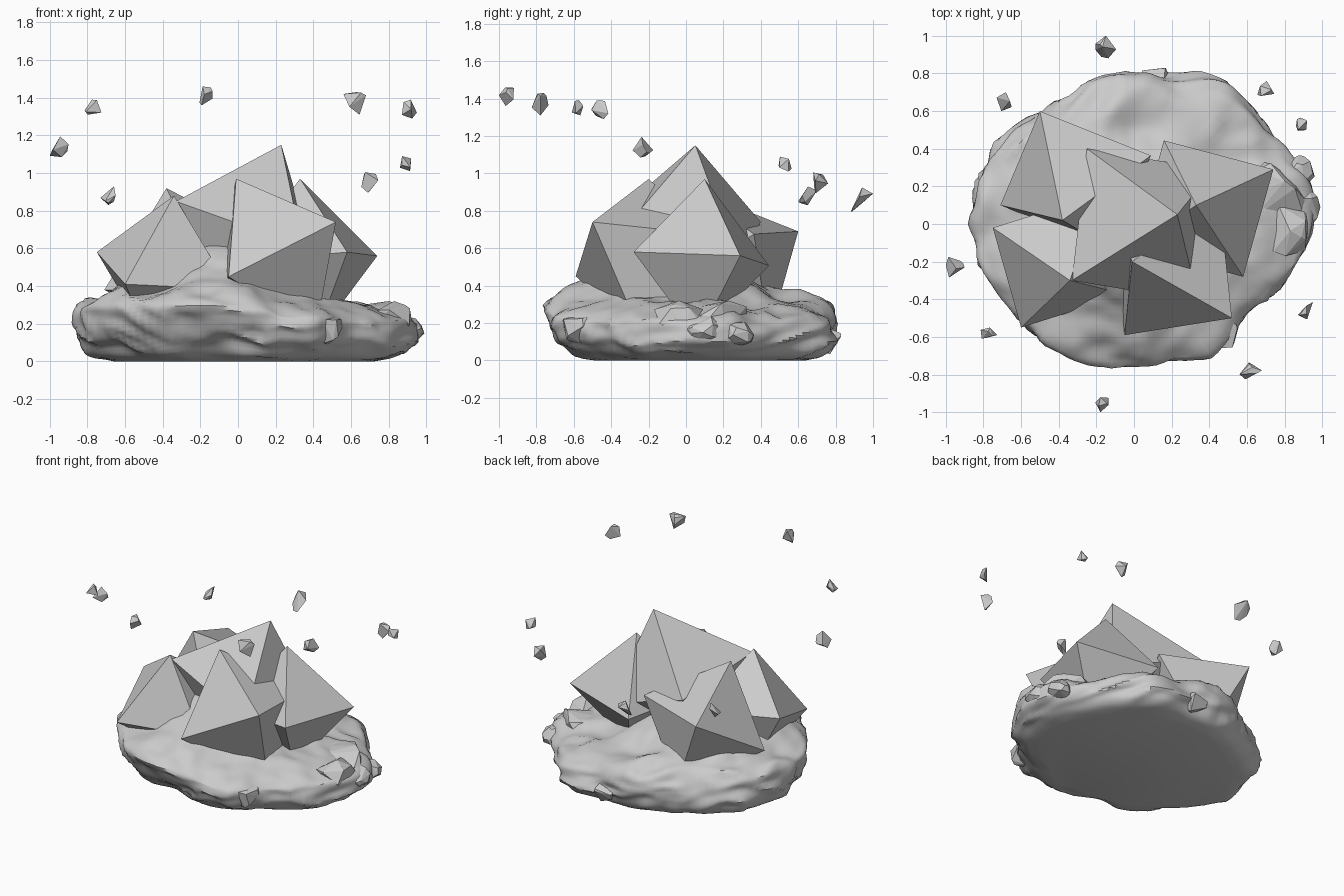
import bpy, bmesh, math, random
from mathutils import Vector, noise

if "Cube" in bpy.data.objects:
    bpy.data.objects.remove(bpy.data.objects["Cube"], do_unlink=True)

# One stone grey for everything
stone = bpy.data.materials.new("stone_grey")
stone.use_nodes = True
grey = (0.6, 0.6, 0.6, 1)
stone.diffuse_color = grey
stone.node_tree.nodes["Principled BSDF"].inputs["Base Color"].default_value = grey


def finish(name, bm):
    bmesh.ops.recalc_face_normals(bm, faces=bm.faces[:])
    mesh = bpy.data.meshes.new(name)
    bm.to_mesh(mesh)
    bm.free()
    mesh.materials.append(stone)
    obj = bpy.data.objects.new(name, mesh)
    bpy.context.collection.objects.link(obj)
    return obj


def hull(name, points):
    bm = bmesh.new()
    for p in points:
        bm.verts.new(p)
    res = bmesh.ops.convex_hull(bm, input=bm.verts[:])
    loose = {g for g in res["geom_interior"] if isinstance(g, bmesh.types.BMVert)}
    bmesh.ops.delete(bm, geom=list(loose), context="VERTS")
    return finish(name, bm)


def octahedron(name, a, b, c):
    """Regular octahedron from the corners of one upper face."""
    a, b, c = Vector(a), Vector(b), Vector(c)
    mid = (a + b + c) / 3
    normal = (b - a).cross(c - a).normalized()
    if normal.z < 0:
        normal = -normal
    edge = ((a - b).length + (b - c).length + (c - a).length) / 3
    centre = mid - normal * edge / math.sqrt(6)
    return hull(name, [a, b, c] + [2 * centre - p for p in (a, b, c)])


def chip(name, centre, size, count, seed):
    """Angular stone: hull of random directions, fitted to a box."""
    rng = random.Random(seed)
    pts = [Vector([rng.gauss(0, 1) for _ in range(3)]).normalized() for _ in range(count)]
    lo = [min(p[i] for p in pts) for i in range(3)]
    hi = [max(p[i] for p in pts) for i in range(3)]
    return hull(name, [[centre[i] + size[i] * ((p[i] - lo[i]) / (hi[i] - lo[i]) - 0.5)
                        for i in range(3)] for p in pts])


def lerp(table, t):
    i = min(int(t), len(table) - 2)
    return table[i] + (table[i + 1] - table[i]) * (t - i)


# Large crystals
octahedron("crystal_front_left", (-.01, -.20, .97), (.52, -.50, .74), (-.05, -.59, .45))
octahedron("crystal_front_right", (-.34, -.30, .88), (-.75, -.02, .58), (-.60, -.55, .41))
octahedron("crystal_centre", (.23, .05, 1.15), (-.33, -.30, .85), (-.25, .40, .74))
octahedron("crystal_back_right", (-.38, .02, .92), (-.50, .60, .69), (-.71, .10, .38))
octahedron("crystal_left", (.33, .10, .97), (.74, .29, .56), (.58, -.28, .58))

# Rocky base: outline radius every 15 degrees, and a profile from floor to crown
outline = [.93, .94, .90, .89, .90, .84, .81, .81, .78, .80, .84, .87,
           .89, .89, .84, .81, .82, .79, .78, .80, .84, .80, .84, .90]
outline.append(outline[0])
reach = [.78, .89, .96, 1.0, 1.0, .97, .89, .76, .60, .42, .24, .10]
height = [0, .02, .07, .14, .22, .29, .34, .38, .41, .47, .56, .61]
SEGS, RINGS = 120, 44

bm = bmesh.new()
rings = []
for r in range(RINGS):
    t = r / (RINGS - 1) * (len(reach) - 1)
    ring = []
    for s in range(SEGS):
        a = 2 * math.pi * s / SEGS
        z, width = lerp(height, t), lerp(reach, t)
        # the front is undercut below its brow
        under = max(0, math.cos(a - math.radians(255))) * max(0, 1 - z / 0.28)
        rad = lerp(outline, s / SEGS * 24) * width * (1 - 0.22 * under)
        # the crown leans forward, and the left half sits lower
        crown = max(0, (z - 0.36) / 0.25)
        x = rad * math.cos(a) - 0.11 * crown
        y = rad * math.sin(a) - 0.16 * crown
        z *= 1 - 0.24 * min(1, max(0, x + 0.05) / 0.45) - 0.06 * y
        ring.append(bm.verts.new((x, y, z)))
    rings.append(ring)
for low, up in zip(rings, rings[1:]):
    for s in range(SEGS):
        n = (s + 1) % SEGS
        bm.faces.new((low[s], low[n], up[n], up[s]))
bm.faces.new(rings[0][::-1])
bm.faces.new(rings[-1])
for _ in range(4):
    bmesh.ops.smooth_vert(bm, verts=[v for ring in rings[2:] for v in ring], factor=0.5,
                          use_axis_x=True, use_axis_y=True, use_axis_z=True)
# Weathered lumps and sharper creases
bm.normal_update()
moves = []
for v in bm.verts:
    p = v.co.copy()
    lump = noise.noise(p * 3.2 + Vector((4, 1, 7))) * 0.04
    swirl = Vector((p.x * 4 + p.z * 5, p.y * 4 - p.z * 4, p.z * 7))
    crease = (0.2 - abs(noise.noise(swirl))) * 0.06
    fine = noise.noise(p * 11) * 0.012
    moves.append(v.normal * (lump + crease + fine) * min(1, p.z / 0.06))
for v, d in zip(bm.verts, moves):
    v.co += d
    v.co.z = max(0, v.co.z)
base = finish("rock_base", bm)
bpy.context.view_layer.objects.active = base
base.select_set(True)
bpy.ops.object.shade_smooth_by_angle(angle=math.radians(40))

# Broken stones on the rim
rim = [((.90, .10, .17), (.18, .20, .14)), ((.88, .28, .14), (.16, .17, .13)),
       ((.80, -.02, .22), (.26, .30, .20)), ((.74, .16, .22), (.34, .34, .20)),
       ((.11, .76, .10), (.14, .14, .13)), ((.49, -.57, .17), (.13, .18, .16))]
for i, (pos, size) in enumerate(rim):
    chip(f"rim_stone_{i + 1}", pos, size, 20, 20 + i)

# Floating shards
shards = [((-.17, -.96, 1.41), (.07, .08, .10)), ((.62, -.78, 1.37), (.12, .09, .12)),
          ((-.77, -.58, 1.35), (.09, .06, .08)), ((.91, -.46, 1.34), (.08, .09, .10)),
          ((-.95, -.23, 1.14), (.10, .11, .11)), ((.89, .53, 1.05), (.06, .07, .08)),
          ((-.69, .65, .88), (.08, .10, .10)), ((.70, .72, .95), (.09, .08, .11)),
          ((-.15, .94, .86), (.11, .12, .13))]
for i, (pos, size) in enumerate(shards):
    chip(f"floating_shard_{i + 1}", pos, size, 8, 50 + i)
